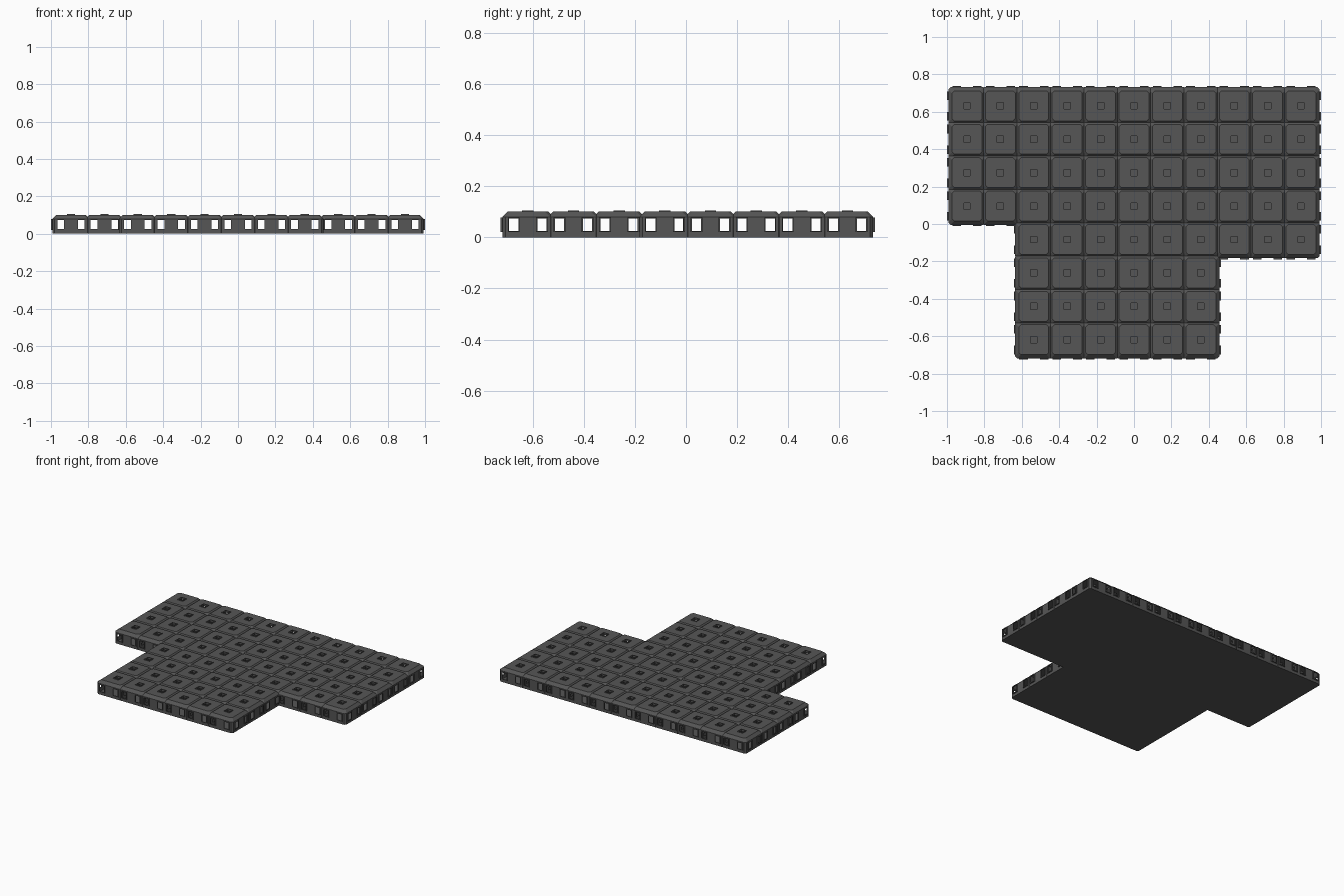
import bpy, bmesh, math
from mathutils import Matrix, Vector

if "Cube" in bpy.data.objects:
    bpy.data.objects.remove(bpy.data.objects["Cube"])

PITCH = 0.1786      # spacing of the float blocks
Y_OFF = 0.0065
H = 0.1             # half width of one block (neighbours overlap slightly)
CUT = 0.012         # cut-off vertical corner
Z_WALL, Z_TOP, Z_RIM = 0.08, 0.1, 0.105
TOP_H = 0.08        # half width of the flat deck
HOLE, RIM = 0.017, 0.022
WIN = (0.037, 0.073, 0.025, 0.073)   # side window: u0, u1, z0, z1

grey = bpy.data.materials.new("dark_grey_plastic")
grey.diffuse_color = (0.092, 0.092, 0.092, 1)
grey.use_nodes = True
grey.node_tree.nodes["Principled BSDF"].inputs["Base Color"].default_value = grey.diffuse_color


def side_faces(bm, k, polys):
    """Add polygons given for the front (-y) side, turned k quarter turns."""
    rot = Matrix.Rotation(k * math.pi / 2, 3, 'Z')
    for poly in polys:
        bm.faces.new([bm.verts.new(rot @ Vector(p)) for p in poly])


def finish(bm, name):
    bmesh.ops.remove_doubles(bm, verts=bm.verts, dist=1e-5)
    bmesh.ops.recalc_face_normals(bm, faces=bm.faces)
    me = bpy.data.meshes.new(name)
    bm.to_mesh(me)
    bm.free()
    me.materials.append(grey)
    return me


def block_mesh():
    """Hollow float block: windowed walls, bevelled deck edge, rimmed deck hole."""
    bm = bmesh.new()
    a, t = H - CUT, TOP_H - CUT
    u0, u1, z0, z1 = WIN
    us = [-a, -u1, -u0, u0, u1, a]
    zs = [0, z0, z1, Z_WALL]
    for k in range(4):
        polys = []
        # wall panel with two openings
        for i in range(5):
            for j in range(3):
                if j == 1 and i in (1, 3):
                    continue
                polys.append([(us[i], -H, zs[j]), (us[i + 1], -H, zs[j]),
                              (us[i + 1], -H, zs[j + 1]), (us[i], -H, zs[j + 1])])
            # bevel strip and bottom strip follow the wall divisions
            f = t / a
            polys.append([(us[i], -H, Z_WALL), (us[i + 1], -H, Z_WALL),
                          (us[i + 1] * f, -TOP_H, Z_TOP), (us[i] * f, -TOP_H, Z_TOP)])
        # cut corner, wall and bevel
        for z in range(3):
            polys.append([(a, -H, zs[z]), (H, -a, zs[z]), (H, -a, zs[z + 1]), (a, -H, zs[z + 1])])
        polys.append([(a, -H, Z_WALL), (H, -a, Z_WALL), (TOP_H, -t, Z_TOP), (t, -TOP_H, Z_TOP)])
        # deck around the hole
        polys.append([(us[i] * f, -TOP_H, Z_TOP) for i in range(6)]
                     + [(RIM, -RIM, Z_TOP), (-RIM, -RIM, Z_TOP)])
        polys.append([(t, -TOP_H, Z_TOP), (TOP_H, -t, Z_TOP), (RIM, -RIM, Z_TOP)])
        # raised rim and short sleeve
        prof = [(RIM, Z_TOP), (RIM, Z_RIM), (HOLE, Z_RIM), (HOLE, Z_TOP - 0.01)]
        for (r, z), (r2, w) in zip(prof, prof[1:]):
            polys.append([(-r, -r, z), (r, -r, z), (r2, -r2, w), (-r2, -r2, w)])
        # bottom
        polys.append([(u, -H, 0) for u in us] + [(0, 0, 0)])
        polys.append([(a, -H, 0), (H, -a, 0), (0, 0, 0)])
        side_faces(bm, k, polys)
    return finish(bm, "float_block")


def frame_mesh():
    """Pair of thin raised frames around the windows of one outer side."""
    bm = bmesh.new()
    u0, u1, z0, z1 = WIN
    b, d = 0.005, 0.0068

    def ring(s, e, y):
        return [(s * (u0 - e), y, z0 - e), (s * (u1 + e), y, z0 - e),
                (s * (u1 + e), y, z1 + e), (s * (u0 - e), y, z1 + e)]
    for s in (-1, 1):
        loops = [ring(s, b, -H), ring(s, b, -H - d), ring(s, 0, -H - d), ring(s, 0, -H)]
        for p, q in zip(loops, loops[1:]):
            side_faces(bm, 0, [[p[i], p[(i + 1) % 4], q[(i + 1) % 4], q[i]] for i in range(4)])
    return finish(bm, "window_frame")


def place(mesh, name, loc, turn=0):
    ob = bpy.data.objects.new(name, mesh)
    ob.location = loc
    ob.rotation_euler.z = turn
    bpy.context.collection.objects.link(ob)


# platform plan: number of rows in each column, counted from the back
rows = [4, 4] + [8] * 6 + [5] * 3
cells = {(c, r) for c, n in enumerate(rows) for r in range(n)}
block, frame = block_mesh(), frame_mesh()
# neighbour direction for each quarter turn: front, right, back, left
steps = [(0, 1), (1, 0), (0, -1), (-1, 0)]

for c, r in sorted(cells):
    loc = ((c - 5) * PITCH, Y_OFF + (3.5 - r) * PITCH, 0)
    place(block, "float_block", loc)
    for k, (dc, dr) in enumerate(steps):
        if (c + dc, r + dr) not in cells:
            place(frame, "window_frame", loc, k * math.pi / 2)
